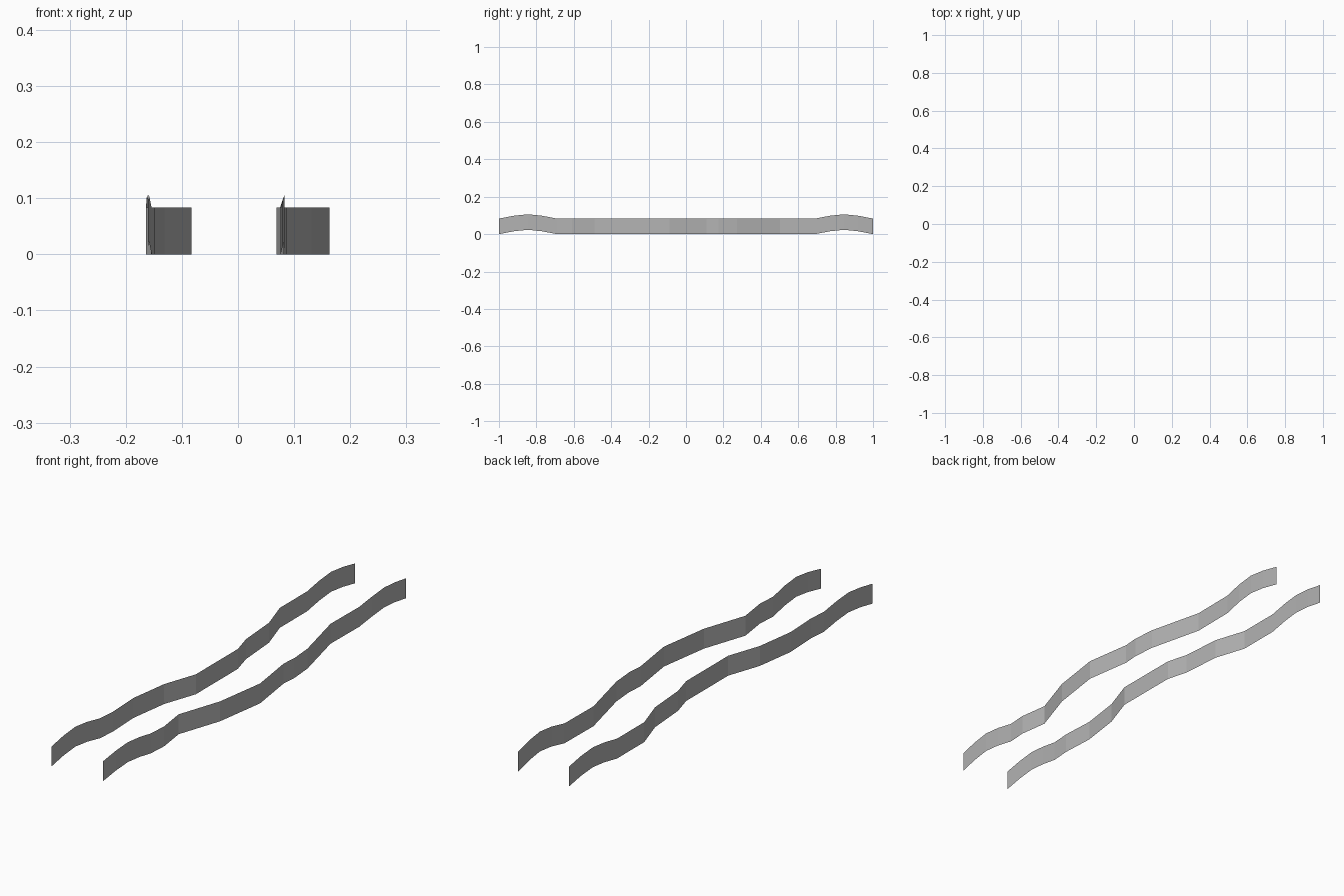
import bpy, bmesh

HEIGHT = 0.083
BUMP = 0.023

# plan outlines (x, y) of the two wavy banks
LEFT = [(-0.160, -1.0), (-0.160, -0.92), (-0.159, -0.845), (-0.157, -0.77),
        (-0.154, -0.69), (-0.148, -0.61), (-0.155, -0.47), (-0.131, -0.30),
        (-0.083, -0.16), (-0.083, 0.117), (-0.108, 0.207), (-0.121, 0.377),
        (-0.164, 0.51), (-0.164, 0.69), (-0.163, 0.77), (-0.162, 0.845),
        (-0.160, 0.92), (-0.159, 1.0)]
RIGHT = [(0.076, -1.0), (0.080, -0.92), (0.083, -0.845), (0.083, -0.77),
         (0.081, -0.69), (0.086, -0.61), (0.069, -0.49), (0.131, -0.305),
         (0.163, -0.087), (0.134, 0.11), (0.139, 0.175), (0.131, 0.272),
         (0.075, 0.503), (0.077, 0.69), (0.082, 0.77), (0.083, 0.845),
         (0.080, 0.92), (0.075, 1.0)]

# mid grey
grey = bpy.data.materials.new("mid_grey")
grey.diffuse_color = (0.45, 0.45, 0.45, 1)


def rise(y):
    """Gentle hump near both ends, flat in between."""
    t = abs(abs(y) - 0.845) / 0.155
    return BUMP * max(0.0, 1 - t ** 1.5)


def ribbon(name, outline):
    """Single-surface vertical strip following an outline."""
    bm = bmesh.new()
    low = [bm.verts.new((x, y, rise(y))) for x, y in outline]
    high = [bm.verts.new((x, y, rise(y) + HEIGHT)) for x, y in outline]
    for i in range(len(outline) - 1):
        bm.faces.new((low[i], low[i + 1], high[i + 1], high[i]))
    mesh = bpy.data.meshes.new(name)
    bm.to_mesh(mesh)
    bm.free()
    mesh.materials.append(grey)
    bpy.context.collection.objects.link(bpy.data.objects.new(name, mesh))


ribbon("left_strip", LEFT)
ribbon("right_strip", RIGHT)
